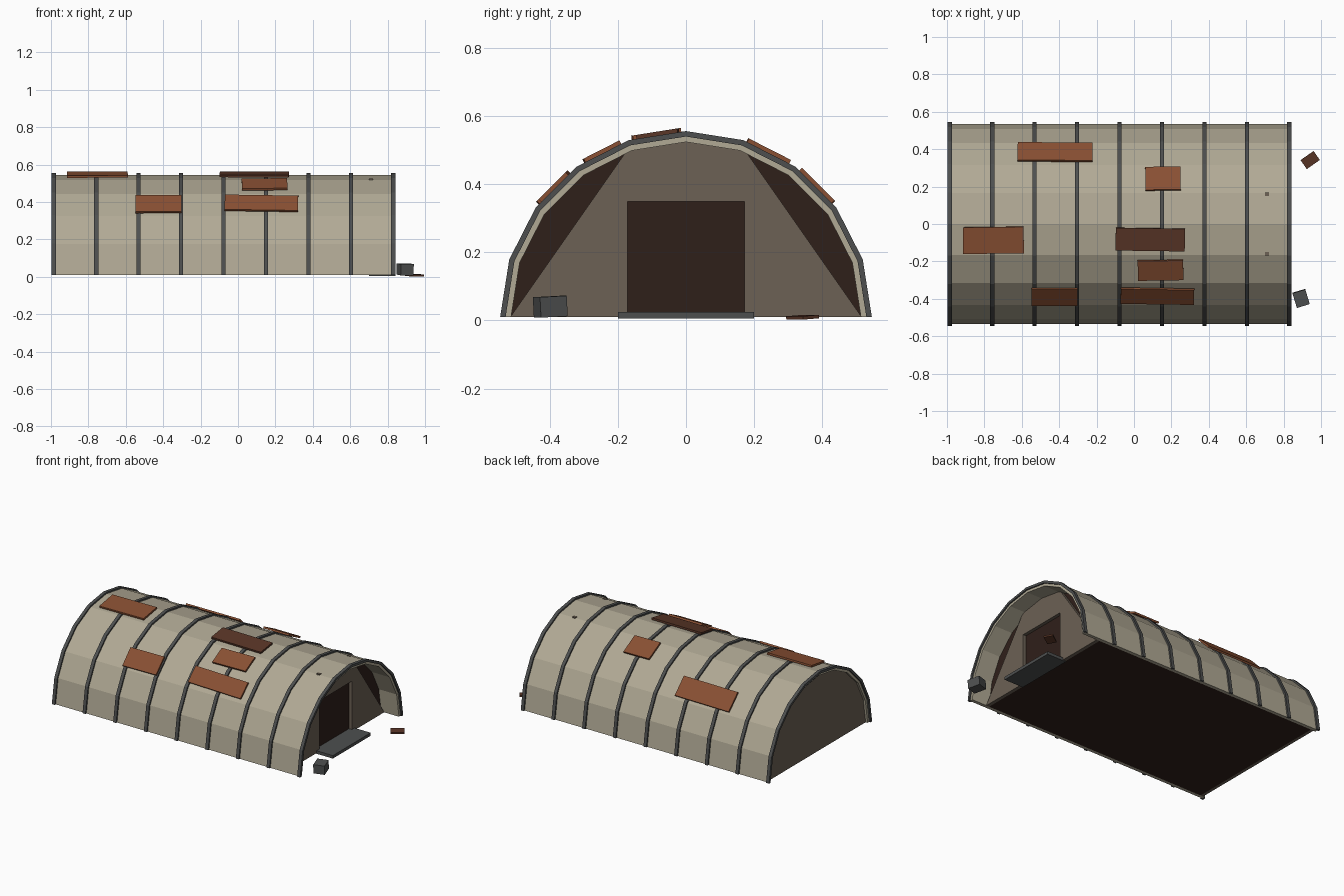
import bpy, bmesh
from math import cos, sin, pi, radians
from mathutils import Matrix, Vector

if "Cube" in bpy.data.objects:
    bpy.data.objects.remove(bpy.data.objects["Cube"])

Z0 = 0.01      # springing height of the arch
SEG = 10       # facets around the half circle


def material(name, rgb):
    m = bpy.data.materials.new(name)
    m.diffuse_color = (*rgb, 1)
    m.use_nodes = True
    m.node_tree.nodes["Principled BSDF"].inputs["Base Color"].default_value = m.diffuse_color
    return m


KHAKI = material("khaki_metal", (0.44, 0.40, 0.30))
STEEL = material("dark_steel", (0.075, 0.078, 0.078))
WALL = material("wall_panel", (0.15, 0.12, 0.09))
DARK = material("dark_interior", (0.028, 0.014, 0.010))
RUST = material("rust", (0.25, 0.08, 0.033))
RUST_DARK = material("dark_rust", (0.10, 0.036, 0.02))


def finish(bm, name, mat):
    bmesh.ops.recalc_face_normals(bm, faces=bm.faces)
    me = bpy.data.meshes.new(name)
    bm.to_mesh(me)
    bm.free()
    me.materials.append(mat)
    ob = bpy.data.objects.new(name, me)
    bpy.context.collection.objects.link(ob)
    return ob


def arc(r):
    return [(r * cos(pi * i / SEG), Z0 + r * sin(pi * i / SEG)) for i in range(SEG + 1)]


def extrude_x(name, profile, x0, x1, mat):
    """Extrude a closed (y, z) profile along x."""
    bm = bmesh.new()
    face = bm.faces.new([bm.verts.new((x0, y, z)) for y, z in profile])
    new = bmesh.ops.extrude_face_region(bm, geom=[face])["geom"]
    moved = [v for v in new if isinstance(v, bmesh.types.BMVert)]
    bmesh.ops.translate(bm, verts=moved, vec=(x1 - x0, 0, 0))
    return finish(bm, name, mat)


def arch(name, r_out, r_in, x0, x1, mat):
    return extrude_x(name, arc(r_out) + arc(r_in)[::-1], x0, x1, mat)


def box(name, loc, size, mat, rot=Matrix()):
    bm = bmesh.new()
    bmesh.ops.create_cube(bm, size=1,
                          matrix=Matrix.Translation(loc) @ rot @ Matrix.Diagonal((*size, 1)))
    return finish(bm, name, mat)


# vaulted shell and its ribs
arch("roof_shell", 0.535, 0.513, -0.985, 0.832, KHAKI)
for i in range(9):
    x = -0.985 + i * 0.2269
    arch(f"rib_{i + 1}", 0.545, 0.529, x - 0.011, x + 0.011, STEEL)

# dark interior volume and rear wall
extrude_x("interior", arc(0.514), -0.95, 0.70, DARK)
extrude_x("rear_wall", arc(0.516), -0.97, -0.95, WALL)

# recessed front wall: two triangular sides and a lintel around the doorway
for side, s in (("left", -1), ("right", 1)):
    extrude_x(f"front_wall_{side}",
              [(s * 0.515, Z0), (s * 0.172, Z0), (s * 0.172, 0.50)], 0.70, 0.722, WALL)
extrude_x("front_lintel", [(-0.172, 0.348), (0.172, 0.348), (0.172, 0.505),
                           (0, 0.528), (-0.172, 0.505)], 0.70, 0.722, WALL)
for s in (-1, 1):
    box("lintel_corner", (0.711, s * 0.16, 0.514), (0.022, 0.018, 0.022), WALL)

# doorstep
box("doorstep", (0.771, 0, 0.015), (0.142, 0.40, 0.02), STEEL)

# rusty patches: x centre, length, width, facet angle, slide along facet, spin, material
patches = [
    (-0.752, 0.325, 0.143, 99, 0.002, 0.7, RUST),
    (-0.422, 0.400, 0.135, 45, 0.000, -0.5, RUST),
    (0.155, 0.188, 0.138, 63, 0.005, 0.8, RUST),
    (0.087, 0.370, 0.122, 99, -0.002, -0.8, RUST_DARK),
    (0.142, 0.243, 0.118, 117, 0.000, 1.0, RUST),
    (-0.425, 0.247, 0.125, 135, 0.008, 0.6, RUST),
    (0.125, 0.392, 0.112, 135, 0.002, -1.2, RUST),
]
for n, (x, length, width, ang, slide, spin, mat) in enumerate(patches):
    a = radians(ang)
    normal, tangent = Vector((0, cos(a), sin(a))), Vector((0, -sin(a), cos(a)))
    loc = Vector((x, 0, Z0)) + normal * 0.544 + tangent * slide
    rot = Matrix.Rotation(a - pi / 2, 4, 'X') @ Matrix.Rotation(radians(spin), 4, 'Z')
    box(f"patch_{n + 1}", loc, (length, width, 0.012), mat, rot)

# debris by the entrance
box("rubble_block", (0.893, -0.398, 0.04), (0.072, 0.082, 0.06), STEEL,
    Matrix.Rotation(radians(17), 4, 'Z') @ Matrix.Rotation(radians(3), 4, 'X'))
box("loose_board", (0.942, 0.342, 0.009), (0.085, 0.058, 0.010), RUST_DARK,
    Matrix.Rotation(radians(35), 4, 'Z') @ Matrix.Rotation(radians(4), 4, 'X'))
